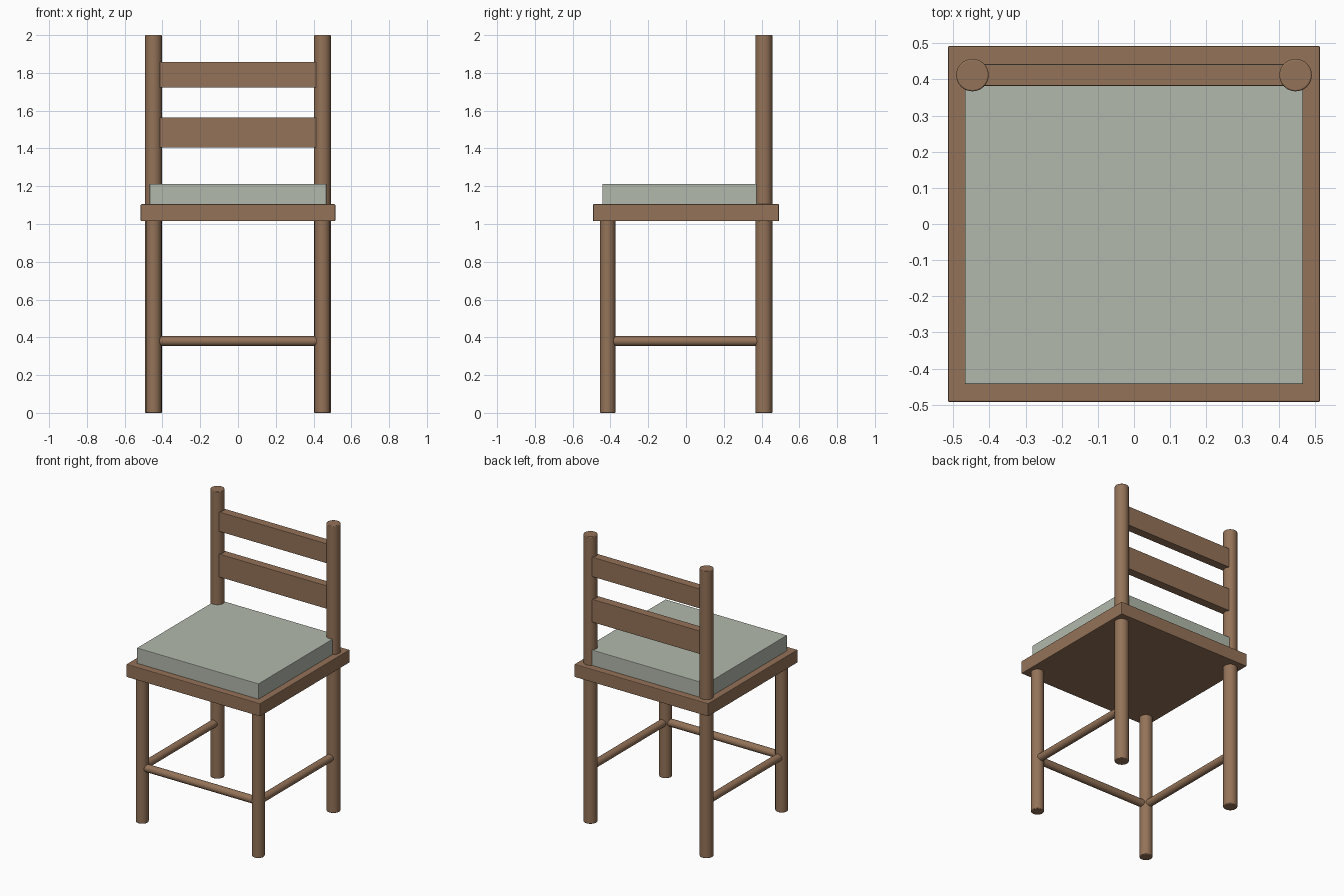
import bpy
import math
from mathutils import Vector

if "Cube" in bpy.data.objects:
    bpy.data.objects.remove(bpy.data.objects["Cube"])


def material(name, rgb):
    m = bpy.data.materials.new(name)
    m.diffuse_color = (*rgb, 1.0)
    m.use_nodes = True
    m.node_tree.nodes["Principled BSDF"].inputs["Base Color"].default_value = m.diffuse_color
    return m


WOOD = material("warm brown wood", (0.296, 0.171, 0.098))
FABRIC = material("sage grey fabric", (0.445, 0.485, 0.413))


def finish(ob, name, mat, bevel):
    ob.name = name
    ob.data.materials.append(mat)
    if bevel:
        mod = ob.modifiers.new("soft edge", 'BEVEL')
        mod.width = bevel
        mod.segments = 2
        mod.limit_method = 'ANGLE'
        mod.angle_limit = math.radians(40)
    return ob


def box(name, lo, hi, mat, bevel=0.004):
    lo, hi = Vector(lo), Vector(hi)
    bpy.ops.mesh.primitive_cube_add(size=1, location=(lo + hi) / 2)
    ob = bpy.context.object
    ob.scale = hi - lo
    bpy.ops.object.transform_apply(location=False, rotation=False, scale=True)
    return finish(ob, name, mat, bevel)


def rod(name, a, b, radius, bevel=0.0):
    a, b = Vector(a), Vector(b)
    d = b - a
    bpy.ops.mesh.primitive_cylinder_add(vertices=32, radius=radius, depth=d.length,
                                        location=(a + b) / 2)
    ob = bpy.context.object
    ob.rotation_euler = d.to_track_quat('Z', 'Y').to_euler()
    bpy.ops.object.shade_smooth_by_angle(angle=math.radians(35))
    return finish(ob, name, WOOD, bevel)


LEG_X, FRONT_Y, BACK_Y, RUNG_Z = 0.447, -0.415, 0.412, 0.38

# Legs, back posts and side rungs, one set per side
for side, s in (("left", -1), ("right", 1)):
    x = s * LEG_X
    rod(f"front_leg_{side}", (x, FRONT_Y, 0), (x, FRONT_Y, 1.03), 0.041, 0.004)
    rod(f"back_post_{side}", (x, BACK_Y, 0), (x, BACK_Y, 2.0), 0.045, 0.004)
    rod(f"side_rung_{side}", (x, FRONT_Y, RUNG_Z), (x, BACK_Y, RUNG_Z), 0.026)

# Front rung
rod("front_rung", (-LEG_X, FRONT_Y, RUNG_Z), (LEG_X, FRONT_Y, RUNG_Z), 0.026)

# Seat board and cushion
box("seat", (-0.515, -0.492, 1.015), (0.515, 0.492, 1.105), WOOD)
box("cushion", (-0.468, -0.443, 1.10), (0.468, 0.443, 1.212), FABRIC, 0.003)

# Backrest slats
for name, z0, z1 in (("lower_slat", 1.405, 1.565), ("upper_slat", 1.722, 1.858)):
    box(name, (-0.43, 0.382, z0), (0.43, 0.442, z1), WOOD, 0.002)
